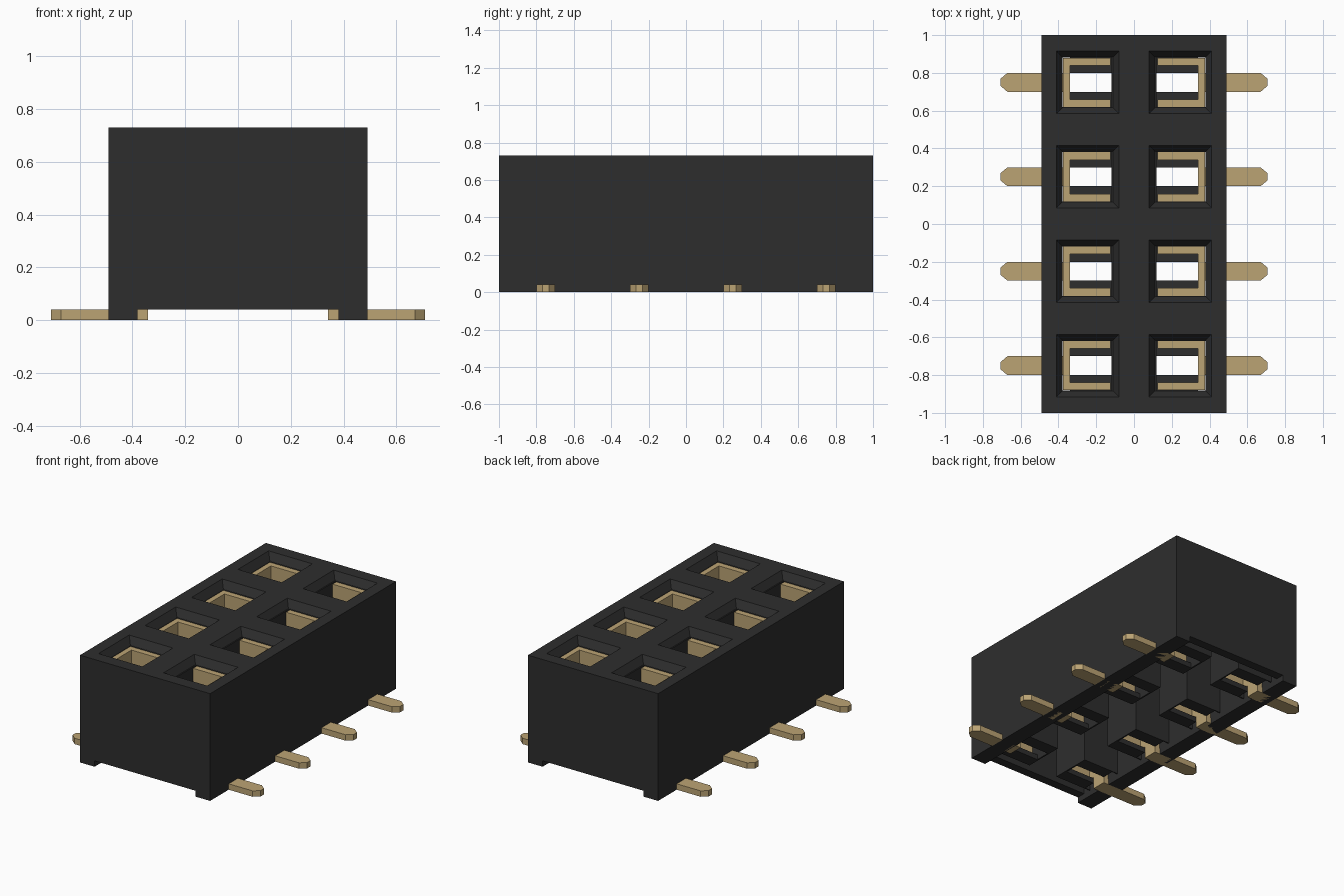
import bpy, bmesh

cube = bpy.data.objects.get("Cube")
if cube:
    bpy.data.objects.remove(cube, do_unlink=True)


def material(name, rgb, metallic=0.0):
    m = bpy.data.materials.new(name)
    m.use_nodes = True
    m.diffuse_color = (*rgb, 1)
    node = next(n for n in m.node_tree.nodes if n.type == 'BSDF_PRINCIPLED')
    node.inputs["Base Color"].default_value = (*rgb, 1)
    return m


BLACK = material("black plastic", (0.027, 0.027, 0.027))
GOLD = material("gold metal", (0.50, 0.37, 0.175))


def prism(bm, points, z0, z1, top_points=None):
    """Closed solid between a plan outline at z0 and one at z1."""
    low = [bm.verts.new((x, y, z0)) for x, y in points]
    high = [bm.verts.new((x, y, z1)) for x, y in (top_points or points)]
    bm.faces.new(low[::-1])
    bm.faces.new(high)
    n = len(low)
    for i in range(n):
        j = (i + 1) % n
        bm.faces.new((low[i], low[j], high[j], high[i]))


def rect(x0, x1, y0, y1):
    return [(x0, y0), (x1, y0), (x1, y1), (x0, y1)]


def finish(bm, name, mat):
    bmesh.ops.recalc_face_normals(bm, faces=bm.faces[:])
    mesh = bpy.data.meshes.new(name)
    bm.to_mesh(mesh)
    bm.free()
    mesh.materials.append(mat)
    ob = bpy.data.objects.new(name, mesh)
    bpy.context.collection.objects.link(ob)
    return ob


def cut(target, bm, name):
    cutter = finish(bm, name, BLACK)
    cutter.hide_render = True
    cutter.hide_set(True)
    cutter.display_type = 'WIRE'
    mod = target.modifiers.new(name, 'BOOLEAN')
    mod.operation = 'DIFFERENCE'
    mod.solver = 'EXACT'
    mod.object = cutter
    bpy.context.view_layer.objects.active = target
    bpy.context.view_layer.update()
    bpy.ops.object.modifier_apply(modifier=mod.name)
    bpy.data.objects.remove(cutter, do_unlink=True)


HEIGHT, CEILING, FLOOR = 0.73, 0.68, 0.04
COLUMN = 0.245
ROWS = (-0.75, -0.25, 0.25, 0.75)

# Housing: block with an underside gap and a hollow interior
bm = bmesh.new()
prism(bm, rect(-0.49, 0.49, -1, 1), 0, HEIGHT)
housing = finish(bm, "housing", BLACK)

bm = bmesh.new()
prism(bm, rect(-0.38, 0.38, -1.1, 1.1), -0.1, FLOOR)
cut(housing, bm, "underside_gap_cutter")

bm = bmesh.new()
prism(bm, rect(-0.38, 0.38, -0.94, 0.94), -0.1, CEILING)
cut(housing, bm, "interior_cutter")

# Chamfered openings through the top
bm = bmesh.new()
for side in (-1, 1):
    for y in ROWS:
        def square(h):
            c = side * COLUMN
            return rect(c - h, c + h, y - h, y + h)
        prism(bm, square(0.127), CEILING - 0.01, HEIGHT + 0.01, square(0.171))
cut(housing, bm, "opening_cutter")


def place(points, side, y):
    return [(side * px, y + py) for px, py in points]


def socket(side, y):
    # Thin-walled tube around the contact, with two floor bars
    bm = bmesh.new()
    prism(bm, place(rect(0.11, 0.12, -0.138, 0.138), side, y), FLOOR, CEILING)
    for s in (-1, 1):
        wall = [(px, s * py) for px, py in rect(0.12, 0.38, 0.131, 0.138)]
        bar = [(px, s * py) for px, py in rect(0.12, 0.34, 0.05, 0.131)]
        prism(bm, place(wall, side, y), FLOOR, CEILING)
        prism(bm, place(bar, side, y), FLOOR, FLOOR + 0.035)
    finish(bm, "socket_tube", BLACK)

    # Three-sided contact open towards the middle
    bm = bmesh.new()
    channel = [(0.125, -0.13), (0.376, -0.13), (0.376, 0.13), (0.125, 0.13),
               (0.125, 0.09), (0.34, 0.09), (0.34, -0.09), (0.125, -0.09)]
    prism(bm, place(channel, side, y), FLOOR + 0.04, CEILING - 0.005)
    # Tongue down to the solder foot
    prism(bm, place(rect(0.34, 0.376, -0.05, 0.05), side, y), FLOOR, FLOOR + 0.04)
    finish(bm, "contact", GOLD)

    # Flat foot with a tapered tip
    bm = bmesh.new()
    foot = [(0.34, -0.05), (0.67, -0.05), (0.708, -0.018),
            (0.708, 0.018), (0.67, 0.05), (0.34, 0.05)]
    prism(bm, place(foot, side, y), 0, 0.04)
    finish(bm, "solder_foot", GOLD)


for side in (-1, 1):
    for y in ROWS:
        socket(side, y)
